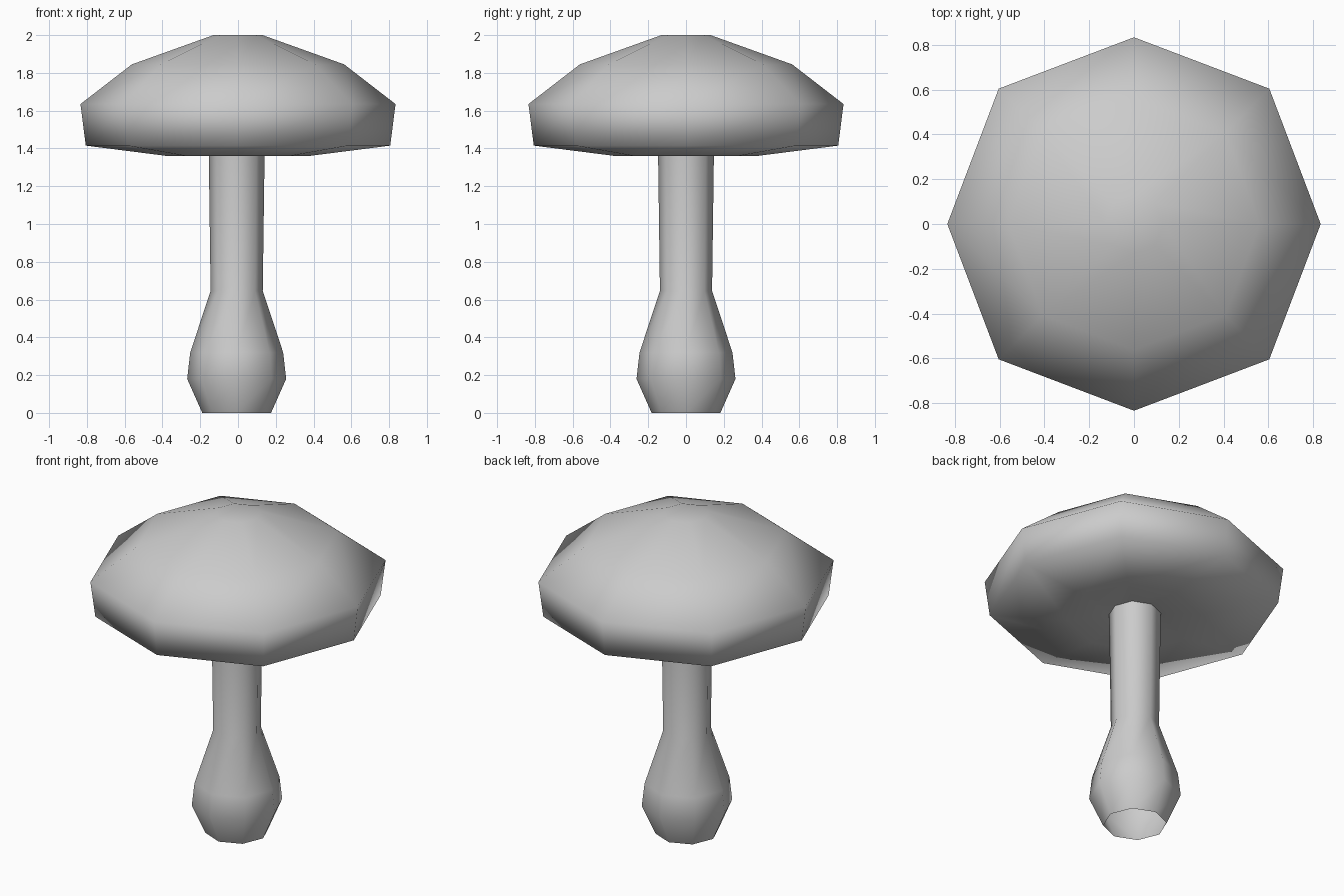
import bpy, bmesh, math

SIDES = 8

cube = bpy.data.objects.get("Cube")
if cube:
    bpy.data.objects.remove(cube, do_unlink=True)

# Single plain grey
grey = bpy.data.materials.new("plain_grey")
grey.use_nodes = True
colour = (0.6, 0.6, 0.6, 1)
grey.diffuse_color = colour
grey.node_tree.nodes["Principled BSDF"].inputs["Base Color"].default_value = colour


def lathe(name, profile, centre_x=0.0, diagonal=1.0, close_top=False):
    """Eight-sided smooth turned shape from (radius, height) points, listed bottom up."""
    bm = bmesh.new()
    rings = []
    for r, z in profile:
        ring = []
        for i in range(SIDES):
            a = math.tau * i / SIDES
            rr = r * (diagonal if i % 2 else 1)
            ring.append(bm.verts.new((centre_x + rr * math.cos(a), rr * math.sin(a), z)))
        rings.append(ring)
    for low, high in zip(rings, rings[1:]):
        for i in range(SIDES):
            j = (i + 1) % SIDES
            bm.faces.new((low[i], low[j], high[j], high[i]))
    if close_top:
        bm.faces.new(rings[-1])
    for face in bm.faces:
        face.smooth = True
    mesh = bpy.data.meshes.new(name)
    bm.to_mesh(mesh)
    bm.free()
    mesh.materials.append(grey)
    obj = bpy.data.objects.new(name, mesh)
    bpy.context.collection.objects.link(obj)
    return obj


# Stem with a bulbous foot, open underneath
lathe("stem", [(0.182, 0), (0.262, 0.18), (0.246, 0.32), (0.138, 0.645), (0.148, 1.39)],
      centre_x=-0.007)

# Cap: underside, rim and dome in one skin
lathe("cap", [(0.14, 1.385), (0.375, 1.36), (0.806, 1.415), (0.834, 1.635),
              (0.562, 1.845), (0.13, 2.0)],
      diagonal=1.025, close_top=True)
